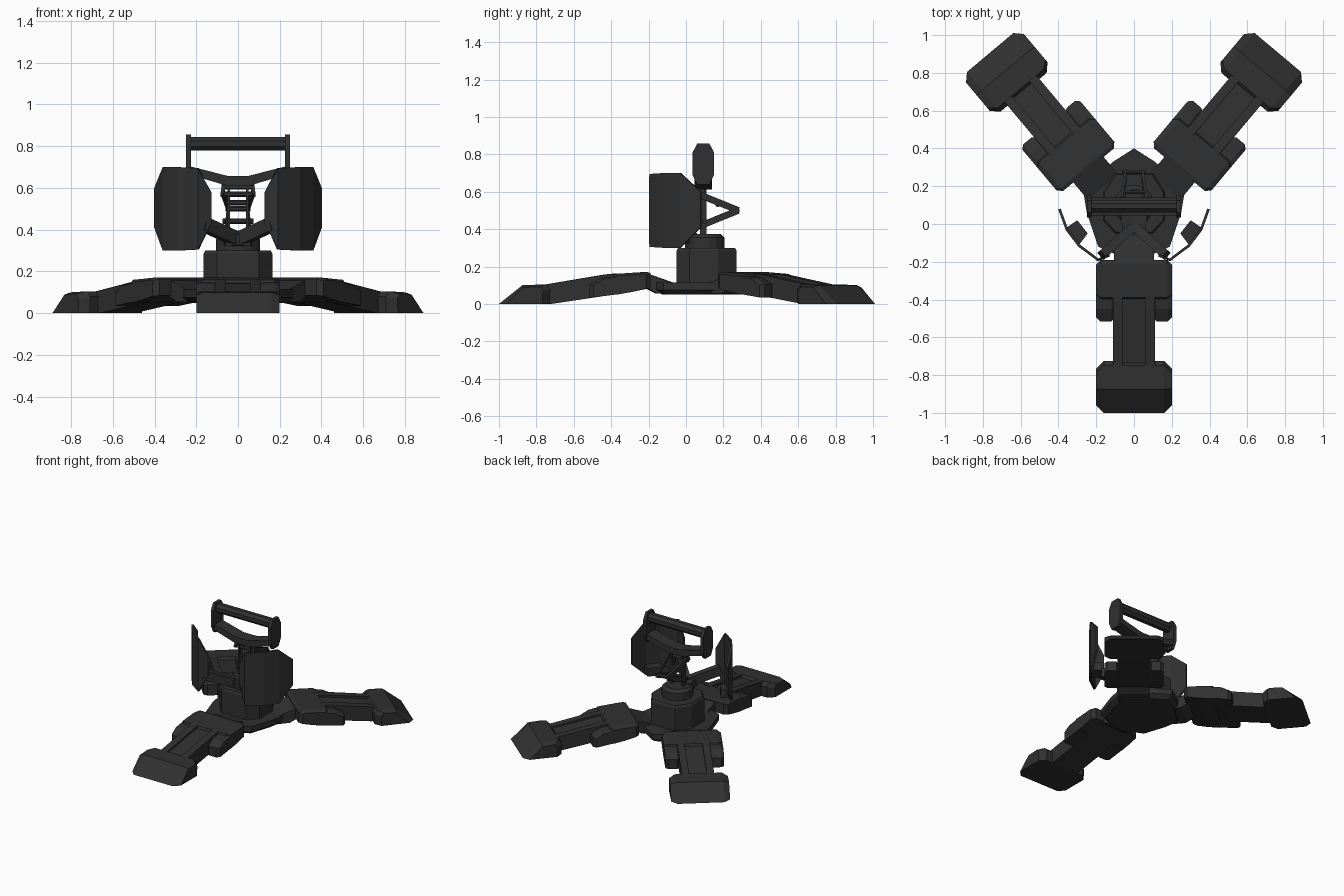
import bpy, bmesh, math
from mathutils import Vector, Matrix

if "Cube" in bpy.data.objects:
    bpy.data.objects.remove(bpy.data.objects["Cube"])

dark = bpy.data.materials.new("dark gunmetal")
dark.diffuse_color = (0.03, 0.03, 0.03, 1)
dark.use_nodes = True
dark.node_tree.nodes["Principled BSDF"].inputs["Base Color"].default_value = dark.diffuse_color


def make(name, rings, matrix=None, caps=True):
    """Skin a list of equal-length point rings into a solid."""
    bm = bmesh.new()
    vs = [[bm.verts.new(p) for p in r] for r in rings]
    n = len(rings[0])
    for a, b in zip(vs, vs[1:]):
        for i in range(n if caps else n - 1):
            j = (i + 1) % n
            bm.faces.new((a[i], a[j], b[j], b[i]))
    if caps:
        bm.faces.new(vs[0])
        bm.faces.new(vs[-1])
    bmesh.ops.recalc_face_normals(bm, faces=bm.faces)
    me = bpy.data.meshes.new(name)
    bm.to_mesh(me)
    bm.free()
    if matrix:
        me.transform(matrix)
    me.materials.append(dark)
    ob = bpy.data.objects.new(name, me)
    bpy.context.collection.objects.link(ob)
    return ob


def prism(name, pts, axis, a, b, matrix=None):
    """Extrude a 2D outline along an axis from a to b."""
    def at(p, t):
        q = list(p)
        q.insert("xyz".index(axis), t)
        return q
    return make(name, [[at(p, t) for p in pts] for t in (a, b)], matrix)


def chamfered(name, prof, half, c, sz, matrix):
    """Side profile (u, z) extruded over the width with chamfered flanks."""
    us = [p[0] for p in prof]
    mid, ln = (max(us) + min(us)) / 2, max(us) - min(us)
    z0 = min(p[1] for p in prof)
    s = (ln - 2 * c) / ln
    small = [(mid + (u - mid) * s, z0 + (z - z0) * sz) for u, z in prof]
    rings = [[(x, -u, z) for u, z in q] for x, q in
             ((-half, small), (c - half, prof), (half - c, prof), (half, small))]
    return make(name, rings, matrix)


def strut(name, p, q, w, h):
    """Rectangular bar from p to q: w across, h high."""
    p, q = Vector(p), Vector(q)
    d = (q - p).normalized()
    ref = Vector((0, 0, 1)) if abs(d.z) < 0.9 else Vector((0, 1, 0))
    s = d.cross(ref).normalized()
    t = s.cross(d)
    corners = [s * i * w / 2 + t * j * h / 2 for i, j in ((-1, -1), (1, -1), (1, 1), (-1, 1))]
    return make(name, [[e + k for k in corners] for e in (p, q)])


def ngon(r, n, cx=0, cy=0):
    return [(cx + r * math.cos(2 * math.pi * (i + .5) / n),
             cy + r * math.sin(2 * math.pi * (i + .5) / n)) for i in range(n)]


# Three identical legs, the back pair set further out
for label, angle, r in (("front", 0, .19), ("right", 140, .375), ("left", -140, .375)):
    m = Matrix.Rotation(math.radians(angle), 4, "Z") @ Matrix.Translation((0, -r, 0))
    chamfered(label + "_foot", [(.81, 0), (.685, .1), (.56, .105), (.535, .08), (.54, 0)],
              .2, .04, .88, m)
    chamfered(label + "_hip", [(0, .085), (0, .165), (.02, .172), (.2, .16), (.22, .12), (.2, .05), (.1, .065)],
              .2, .025, .9, m)
    for s in (-1, 1):
        lug = m @ Matrix.Translation((s * .15, 0, 0))
        chamfered(label + "_hip_lug", [(.15, .055), (.15, .155), (.26, .14), (.325, .105), (.325, .035)],
                  .05, .02, .92, lug)
        # raised rails either side of the beam groove
        rail = m @ Matrix.Translation((s * .085, 0, 0))
        chamfered(label + "_leg_rail", [(.18, .13), (.18, .164), (.25, .157), (.57, .103), (.57, .06)],
                  .025, .004, .97, rail)
    chamfered(label + "_leg_beam", [(.1, .07), (.1, .15), (.22, .143), (.58, .085), (.58, 0), (.54, 0), (.26, .042)],
              .11, .012, .95, m)
    # sloped link from hip to hub
    chamfered(label + "_hub_link", [(-r + .02, .055), (-r + .02, .115), (-.12, .115), (.03, .168), (.03, .085), (-.03, .055)],
              .105, .015, .95, m)

# Central hub plate
side = [(.11, .33), (.27, .18), (.25, .06), (.19, -.12), (.1, -.16)]
hub = [(0, .4)] + side + [(-x, y) for x, y in reversed(side)]
make("hub_plate", [[(x * k, .1 + (y - .1) * k, z) for x, y in hub]
                   for z, k in ((.05, .88), (.075, 1), (.115, 1))])

# Faceted pedestal column and round neck
half = [(.1, -.05), (.165, .02), (.165, .17), (.1, .27)]
col = half + [(-x, y) for x, y in reversed(half)]
make("pedestal", [[(x * k, .11 + (y - .11) * k, z) for x, y in col]
                  for z, k in ((.1, 1), (.285, 1), (.3, .95))])
make("neck", [[(*p, z) for p in ngon(rr, 16, 0, .1)]
              for z, rr in ((.29, .107), (.355, .107), (.375, .085))])

for s in (-1, 1):
    label = "right" if s > 0 else "left"
    # Curved shield: columns of x, y, low z, high z
    cols = [(.13, -.165, .43, .58), (.19, -.19, .305, .695), (.29, -.115, .3, .7),
            (.355, -.03, .3, .7), (.395, .08, .41, .6)]
    sh = make(label + "_shield",
              [[(s * x, y, lo), (s * x, y, lo + (hi - lo) * .22),
                (s * x, y, lo + (hi - lo) * .75), (s * x, y, hi)] for x, y, lo, hi in cols],
              caps=False)
    sol = sh.modifiers.new("thickness", "SOLIDIFY")
    sol.thickness = .014
    sol.offset = 0
    # bracket behind the shield
    prism(label + "_shield_bracket", [(s * .365, -.025), (s * .3, .02), (s * .245, -.05), (s * .29, -.11)],
          "z", .32, .38)
    # arm carrying the shield
    strut(label + "_shield_arm", (0, -.01, .352), (s * .17, -.165, .43), .05, .065)
    # folding elbow linkage and uprights
    strut(label + "_lower_link", (s * .055, .07, .415), (s * .045, .28, .5), .014, .035)
    strut(label + "_upper_link", (s * .075, .07, .585), (s * .045, .28, .5), .014, .035)
    strut(label + "_upright", (s * .045, .092, .37), (s * .045, .092, .63), .012, .034)
    # head end plate
    prism(label + "_head_plate",
          [(.06, .857), (.125, .857), (.15, .81), (.15, .69), (.125, .64), (.06, .64), (.035, .69), (.035, .81)],
          "x", s * .225, s * .248)

# Arm root on the neck
prism("arm_root", [(-.06, -.05), (.06, -.05), (.07, .06), (-.07, .06)], "z", .325, .38)

# Linkage cross pins
for y, z, w in ((.1, .44, .075), (.275, .5, .06), (.17, .53, .055), (.09, .57, .085), (.09, .605, .08)):
    prism("cross_pin", ngon(.013, 6, y, z), "x", -w, w)

# Head: top roller and lower bow
prism("head_roller", ngon(.036, 8, .095, .812), "x", -.23, .23)
bow = [(.235, .705), (.235, .665), (.06, .613)]
bow_top = [(-.235, .705), (-.05, .658), (.05, .658)]
prism("head_bow", bow + [(-.06, .613), (-.235, .665)] + bow_top, "y", .045, .14)
